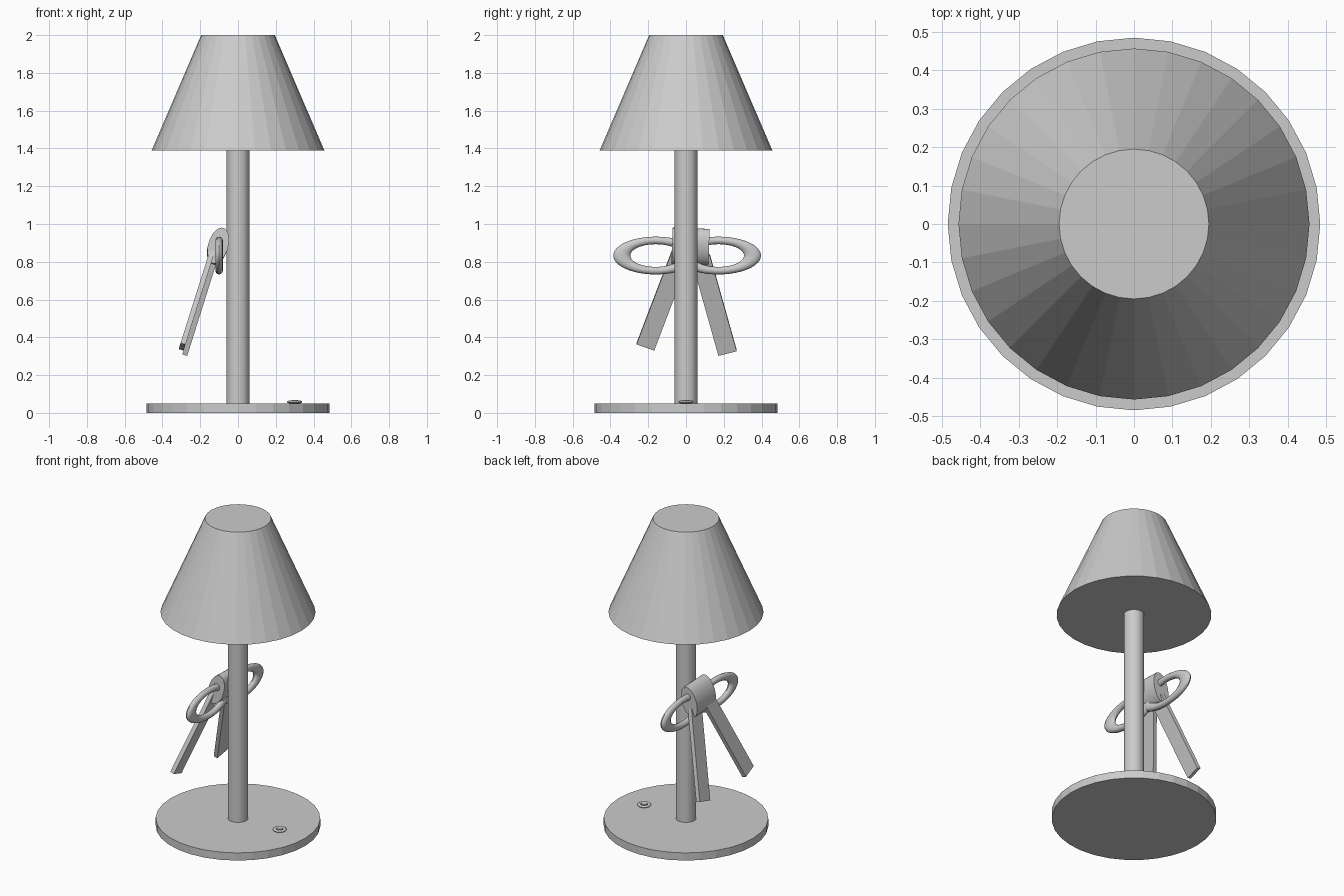
import bpy
from math import radians
from mathutils import Euler, Vector

if "Cube" in bpy.data.objects:
    bpy.data.objects.remove(bpy.data.objects["Cube"])


def finish(name, scale=(1, 1, 1), smooth=False):
    ob = bpy.context.object
    ob.name = name
    ob.scale = scale
    bpy.ops.object.transform_apply(location=False, rotation=False, scale=True)
    if smooth:
        bpy.ops.object.shade_smooth_by_angle(angle=radians(40))
    return ob


def cone(name, r1, r2, z0, z1, x=0.0, y=0.0):
    bpy.ops.mesh.primitive_cone_add(vertices=32, radius1=r1, radius2=r2, depth=z1 - z0,
                                    location=(x, y, (z0 + z1) / 2))
    return finish(name)


def ring(name, major, minor, loc, rot, scale):
    bpy.ops.mesh.primitive_torus_add(major_radius=major, minor_radius=minor, major_segments=48,
                                     minor_segments=12, location=loc)
    ob = bpy.context.object
    ob.rotation_euler = rot
    bpy.ops.object.transform_apply(location=False, rotation=True, scale=False)
    return finish(name, scale, True)


# Lamp body
cone("base", 0.485, 0.485, 0, 0.05)
cone("pole", 0.06, 0.06, 0.05, 1.40)
cone("shade", 0.457, 0.195, 1.39, 2.0)

# Switch on the base
ring("switch_ring", 0.03, 0.01, (0.30, 0, 0.058), (0, 0, 0), (1, 1, 0.7))
cone("switch_button", 0.018, 0.018, 0.05, 0.067, x=0.30)

# Bow loops: rings standing in the yz plane, stretched sideways
for name, y in (("bow_loop_front", -0.16), ("bow_loop_back", 0.172)):
    ring(name, 0.08, 0.02, (-0.10, y, 0.833), (0, radians(90), 0), (1, 2.25, 1))

# Bow knot: flattened cylinder lying along y
bpy.ops.mesh.primitive_cylinder_add(vertices=32, radius=1, depth=0.195,
                                    location=(-0.106, 0.024, 0.882),
                                    rotation=(radians(90), 0, 0))
bpy.ops.object.transform_apply(location=False, rotation=True, scale=False)
knot = finish("bow_knot", (0.053, 1, 0.098), True)
knot.rotation_euler = (radians(-2), radians(16), 0)

# Bow tails: thin strips hung from the knot, placed by their lower ends
for name, end, tilt in (("bow_tail_front", (-0.296, -0.215, 0.350), -20),
                        ("bow_tail_back", (-0.278, 0.220, 0.318), 15)):
    length = 0.55
    rot = Euler((radians(tilt), radians(17.5), 0))
    up = rot.to_matrix() @ Vector((0, 0, length / 2))
    bpy.ops.mesh.primitive_cube_add(size=1, location=Vector(end) + up, rotation=rot)
    finish(name, (0.027, 0.10, length))
